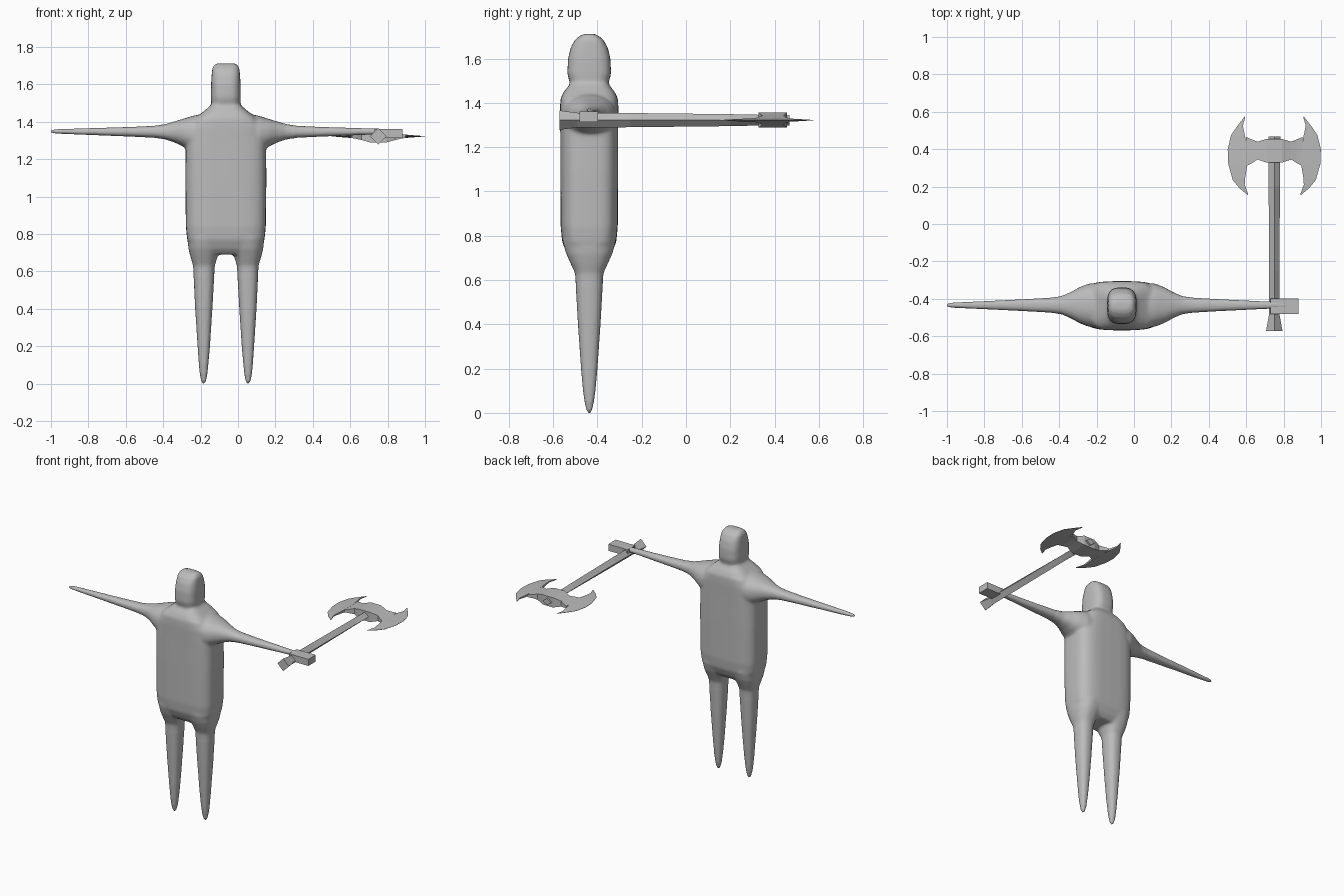
import bpy, bmesh, math
from mathutils import Vector

CX, CY = -0.065, -0.437      # body centre line
AX, AZ = 0.75, 1.322         # axe centre line


def material(name, v):
    m = bpy.data.materials.new(name)
    m.diffuse_color = (v, v, v, 1)
    return m


GREY = material("plain grey", 0.5)


def add_rings(bm, rings, closed=True):
    """Skin a list of point rings into a capped tube."""
    rows = [[bm.verts.new(p) for p in r] for r in rings]
    n = len(rows[0])
    for a, b in zip(rows, rows[1:]):
        for i in range(n):
            bm.faces.new((a[i], a[(i + 1) % n], b[(i + 1) % n], b[i]))
    bm.faces.new(rows[0][::-1])
    bm.faces.new(rows[-1])


def superellipse(a, b, e, n=32):
    pts = []
    for i in range(n):
        t = 2 * math.pi * i / n
        c, s = math.cos(t), math.sin(t)
        pts.append((a * math.copysign(abs(c) ** (2 / e), c),
                    b * math.copysign(abs(s) ** (2 / e), s)))
    return pts


def finish(bm, name):
    bmesh.ops.recalc_face_normals(bm, faces=bm.faces)
    me = bpy.data.meshes.new(name)
    bm.to_mesh(me)
    bm.free()
    ob = bpy.data.objects.new(name, me)
    bpy.context.collection.objects.link(ob)
    me.materials.append(GREY)
    return ob


# ---- body: torso, head, legs and arms lofted, then fused and smoothed
body = bmesh.new()


def upright(stations, e, x=CX):
    add_rings(body, [[(x + dx + px, CY + py, z) for px, py in superellipse(a, b, e)]
                     for z, a, b, dx in stations])


# torso: z, half width, half depth, x shift
upright([(0.69, 0.13, 0.075, 0), (0.72, 0.185, 0.10, 0), (0.77, 0.207, 0.122, 0),
         (0.84, 0.214, 0.129, 0), (1.10, 0.217, 0.131, 0), (1.28, 0.215, 0.131, 0),
         (1.37, 0.20, 0.132, 0), (1.42, 0.165, 0.130, 0), (1.45, 0.125, 0.115, 0),
         (1.475, 0.095, 0.095, 0), (1.50, 0.07, 0.075, 0)], 3.6)
# head
upright([(1.44, 0.07, 0.08, 0), (1.485, 0.077, 0.086, 0), (1.53, 0.080, 0.099, 0),
         (1.60, 0.079, 0.096, 0), (1.65, 0.076, 0.084, 0), (1.685, 0.072, 0.064, 0),
         (1.703, 0.062, 0.042, 0), (1.712, 0.045, 0.02, 0)], 3.0)

for side in (-1, 1):
    # leg: z, half width, half depth, outward shift
    legs = [(0.0, 0.006, 0.006, 0.119), (0.015, 0.013, 0.013, 0.119),
            (0.05, 0.020, 0.021, 0.119), (0.10, 0.025, 0.028, 0.119),
            (0.20, 0.033, 0.037, 0.118), (0.40, 0.046, 0.051, 0.118),
            (0.63, 0.058, 0.064, 0.117), (0.68, 0.073, 0.087, 0.117),
            (0.72, 0.086, 0.105, 0.114), (0.78, 0.098, 0.122, 0.108)]
    upright([(z, a, b, d * side) for z, a, b, d in legs], 2.4)
    # arm: distance from centre, half height, half depth, height of centre
    arms = [(0.05, 0.115, 0.120, 1.335), (0.12, 0.108, 0.120, 1.335),
            (0.18, 0.096, 0.115, 1.335), (0.23, 0.074, 0.095, 1.341),
            (0.27, 0.058, 0.072, 1.345), (0.32, 0.042, 0.050, 1.346),
            (0.38, 0.032, 0.040, 1.346), (0.50, 0.026, 0.033, 1.346),
            (0.70, 0.019, 0.023, 1.347), (0.90, 0.012, 0.014, 1.348),
            (0.925, 0.009, 0.011, 1.348), (0.937, 0.005, 0.006, 1.348)]
    add_rings(body, [[(CX + side * d, CY + 0.003 + py, z + pz)
                      for pz, py in superellipse(h, w, 2.3)] for d, h, w, z in arms])

ob = finish(body, "body")
bpy.context.view_layer.objects.active = ob
ob.select_set(True)
rm = ob.modifiers.new("fuse", 'REMESH')
rm.mode = 'VOXEL'
rm.voxel_size = 0.008
bpy.ops.object.modifier_apply(modifier=rm.name)
# blend the joints, leaving the thin limb ends alone
core = ob.vertex_groups.new(name="core")
core.add([v.index for v in ob.data.vertices
          if abs(v.co.x - CX) < 0.36 and 0.58 < v.co.z < 1.66], 1.0, 'REPLACE')
sm = ob.modifiers.new("blend", 'SMOOTH')
sm.factor, sm.iterations, sm.vertex_group = 0.5, 12, "core"
bpy.ops.object.modifier_apply(modifier=sm.name)
if not ob.data.materials:
    ob.data.materials.append(GREY)
ob.data.polygons.foreach_set("material_index", [0] * len(ob.data.polygons))
bpy.ops.object.shade_smooth()

# ---- hand block
bm = bmesh.new()
add_rings(bm, [[(x, -0.48, 1.314), (x, -0.398, 1.314), (x, -0.398, 1.36), (x, -0.48, 1.36)]
               for x in (0.73, 0.88)])
finish(bm, "hand_block")

# ---- axe handle: four-sided bar with flared butt
bm = bmesh.new()
add_rings(bm, [[(AX + w, y, AZ), (AX, y, AZ + h), (AX - w, y, AZ), (AX, y, AZ - h)]
               for y, w, h in ((-0.572, 0.044, 0.044), (-0.49, 0.029, 0.033),
                               (-0.25, 0.028, 0.032), (0.20, 0.030, 0.027),
                               (0.34, 0.032, 0.024), (0.467, 0.032, 0.024))])
finish(bm, "axe_handle")

# ---- axe head: central socket and cheeks, lofted along x
bm = bmesh.new()
cheek = [(0.15, 0.31, 0.465, 0.008), (0.12, 0.325, 0.452, 0.013),
         (0.09, 0.345, 0.44, 0.02), (0.04, 0.328, 0.455, 0.034)]
stations = [(-d, a, b, t) for d, a, b, t in cheek] + cheek[::-1]
add_rings(bm, [[(AX + d, a, AZ - t), (AX + d, b, AZ - t), (AX + d, b, AZ + t), (AX + d, a, AZ + t)]
               for d, a, b, t in stations])
finish(bm, "axe_socket")

# ---- two crescent blades: outer x, outer y, inner x, inner y, inner half thickness
crescent = [(-0.158, 0.575, -0.155, 0.572, 0.001), (-0.197, 0.525, -0.168, 0.525, 0.004),
            (-0.231, 0.475, -0.157, 0.472, 0.007), (-0.249, 0.40, -0.145, 0.40, 0.009),
            (-0.246, 0.32, -0.145, 0.31, 0.009), (-0.222, 0.235, -0.155, 0.25, 0.006),
            (-0.185, 0.19, -0.158, 0.21, 0.004), (-0.142, 0.155, -0.139, 0.158, 0.001)]
for side, name in ((1, "left_blade"), (-1, "right_blade")):
    bm = bmesh.new()
    e = 0.0008
    add_rings(bm, [[(AX + side * ox, oy, AZ - e), (AX + side * ix, iy, AZ - t),
                    (AX + side * ix, iy, AZ + t), (AX + side * ox, oy, AZ + e)]
                   for ox, oy, ix, iy, t in crescent])
    finish(bm, name)
